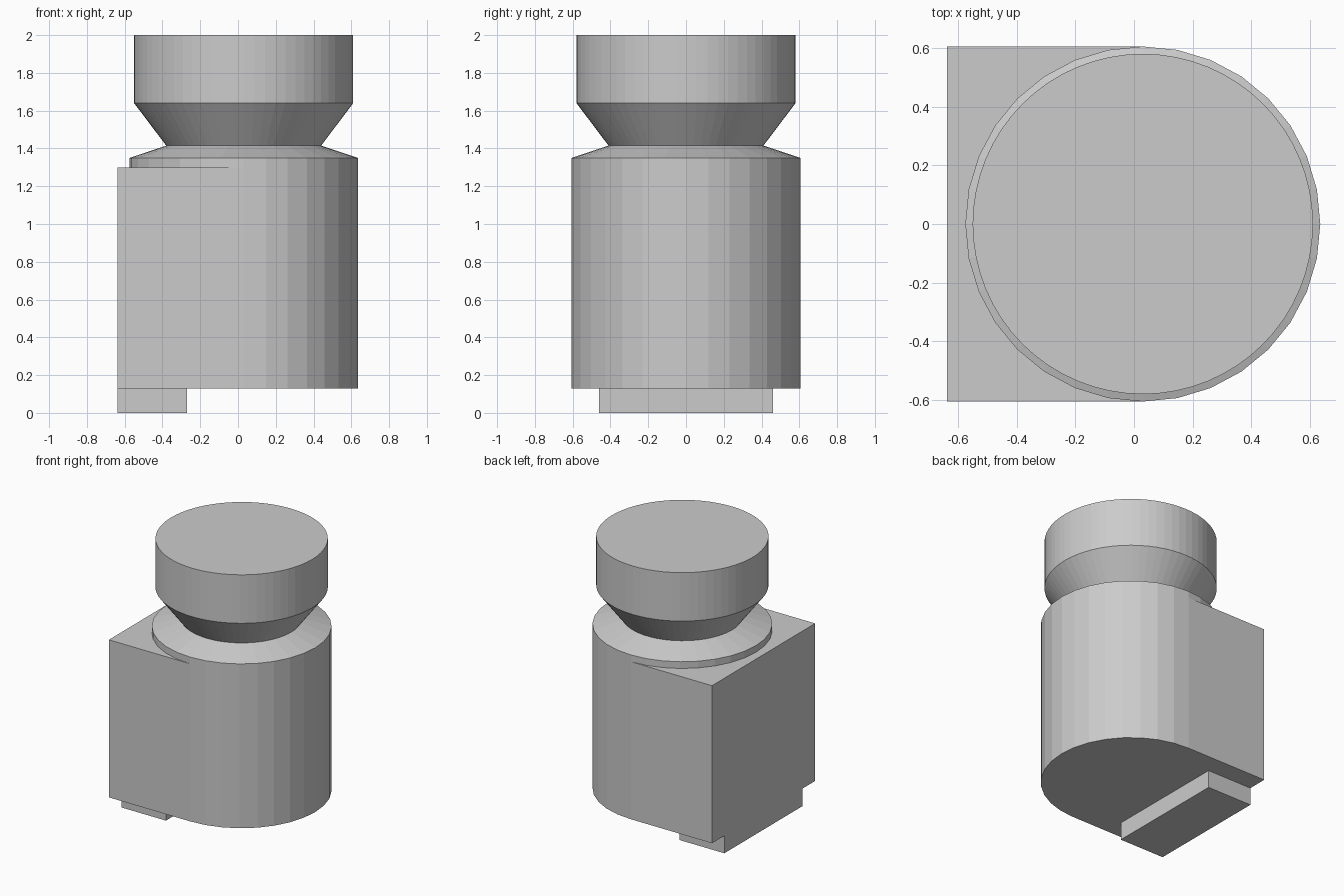
import bpy, bmesh, math

cube = bpy.data.objects.get("Cube")
if cube:
    bpy.data.objects.remove(cube, do_unlink=True)

grey = bpy.data.materials.new("plain grey")
grey.use_nodes = True
colour = (0.6, 0.6, 0.6, 1)
grey.diffuse_color = colour
grey.node_tree.nodes["Principled BSDF"].inputs["Base Color"].default_value = colour

AXIS = 0.03       # x of the round parts
R = 0.605         # body radius
BACK = -0.637     # flat side of the body
BASE = 0.13


def finish(name, bm):
    bmesh.ops.recalc_face_normals(bm, faces=bm.faces)
    mesh = bpy.data.meshes.new(name)
    bm.to_mesh(mesh)
    bm.free()
    mesh.materials.append(grey)
    obj = bpy.data.objects.new(name, mesh)
    bpy.context.collection.objects.link(obj)


def prism(name, outline, z0, z1):
    bm = bmesh.new()
    face = bm.faces.new([bm.verts.new((x, y, z0)) for x, y in outline])
    top = bmesh.ops.extrude_face_region(bm, geom=[face], use_keep_orig=True)["geom"]
    verts = [v for v in top if isinstance(v, bmesh.types.BMVert)]
    bmesh.ops.translate(bm, verts=verts, vec=(0, 0, z1 - z0))
    finish(name, bm)


def lathe(name, profile, sides):
    """Closed solid from (radius, height) rings."""
    bm = bmesh.new()
    rings = [[bm.verts.new((AXIS + r * math.cos(i * math.tau / sides),
                            r * math.sin(i * math.tau / sides), z))
              for i in range(sides)] for r, z in profile]
    for a, b in zip(rings, rings[1:]):
        for i in range(sides):
            j = (i + 1) % sides
            bm.faces.new((a[i], a[j], b[j], b[i]))
    bm.faces.new(rings[0])
    bm.faces.new(rings[-1])
    finish(name, bm)


# D-shaped housing: half round on the left, square on the right
arc = [(AXIS + R * math.cos(a), R * math.sin(a))
       for a in (math.pi * (i / 16 - 0.5) for i in range(17))]
prism("housing", arc + [(BACK, R), (BACK, -R)], BASE, 1.3)

# Sloped shoulder standing on the housing
lathe("shoulder", [(R, 1.3), (R, 1.35), (0.41, 1.415)], 32)

# Flared neck and flat knob
lathe("knob", [(0.41, 1.415), (0.58, 1.64), (0.58, 2.0)], 64)

# Locating key under the square side
prism("key", [(BACK, -0.46), (-0.27, -0.46), (-0.27, 0.46), (BACK, 0.46)], 0, BASE)
